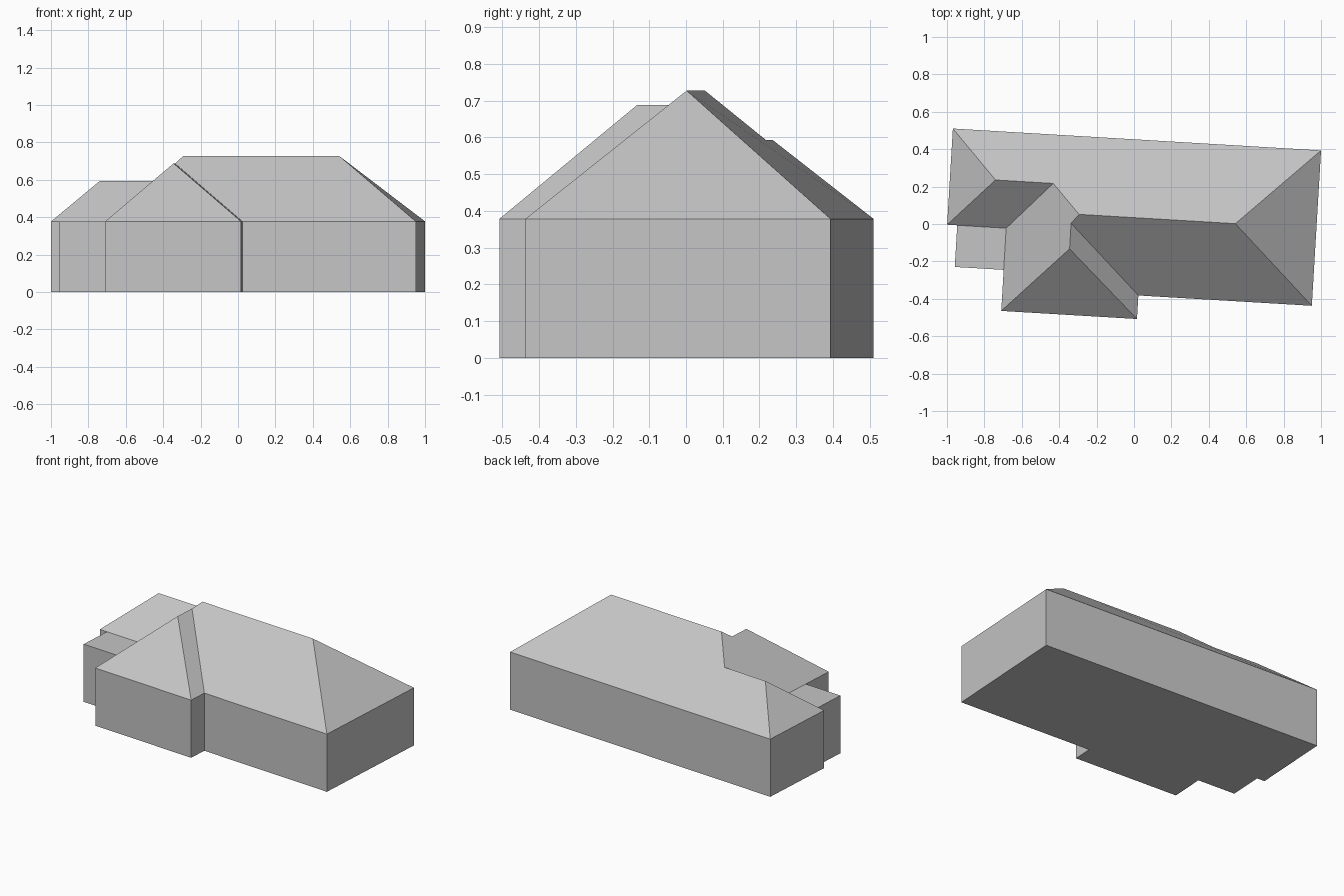
import bpy
import math

cube = bpy.data.objects.get("Cube")
if cube:
    bpy.data.objects.remove(cube, do_unlink=True)

# One plain grey for the whole building
grey = bpy.data.materials.new("light grey")
grey.use_nodes = True
colour = (0.56, 0.56, 0.56, 1)
grey.diffuse_color = colour
grey.node_tree.nodes["Principled BSDF"].inputs["Base Color"].default_value = colour

# Heights and the plan grid, in the building's own axes
EAVE, LOW_RIDGE, WING_RIDGE, MAIN_RIDGE = 0.378, 0.593, 0.688, 0.727
LEFT, RIGHT, BACK, FRONT = -0.997, 0.975, 0.452, -0.38
WING_LEFT, WING_RIGHT, WING_FRONT = -0.681, 0.046, -0.506
ANNEX_LEFT, ANNEX_FRONT, NOOK = -0.943, -0.286, -0.063
TURN = math.radians(-3.4)

# Corners of the footprint
back_a, back_b = (LEFT, BACK), (RIGHT, BACK)
front_c, front_d = (RIGHT, FRONT), (WING_RIGHT, FRONT)
wing_e, wing_f = (WING_RIGHT, WING_FRONT), (WING_LEFT, WING_FRONT)
annex_g, annex_h = (WING_LEFT, ANNEX_FRONT), (ANNEX_LEFT, ANNEX_FRONT)
annex_i, side_j = (ANNEX_LEFT, NOOK), (LEFT, NOOK)
valley_k = (WING_LEFT, NOOK)
footprint = [back_a, side_j, annex_i, annex_h, annex_g,
             wing_f, wing_e, front_d, front_c, back_b]

# Ends of the three ridges
main_start, main_end = (-0.296, 0.034, MAIN_RIDGE), (0.541, 0.034, MAIN_RIDGE)
wing_start, wing_end = (-0.336, -0.153, WING_RIDGE), (-0.336, -0.016, WING_RIDGE)
low_start, low_end = (-0.753, 0.191, LOW_RIDGE), (-0.444, 0.191, LOW_RIDGE)


def at(point, z):
    return (point[0], point[1], z)


def build(name, faces):
    """Make an object from polygons, sharing the corners they have in common."""
    verts = list(dict.fromkeys(p for face in faces for p in face))
    mesh = bpy.data.meshes.new(name)
    mesh.from_pydata(verts, [], [[verts.index(p) for p in f] for f in faces])
    mesh.materials.append(grey)
    obj = bpy.data.objects.new(name, mesh)
    obj.rotation_euler.z = TURN
    bpy.context.collection.objects.link(obj)
    return obj


def roof(name, *corners):
    """Roof polygon; flat corners lie at eave height and it always faces up."""
    pts = [p if len(p) == 3 else at(p, EAVE) for p in corners]
    area = sum(p[0] * q[1] - q[0] * p[1] for p, q in zip(pts, pts[1:] + pts[:1]))
    build(name, [pts if area > 0 else pts[::-1]])


# Walls and floor
pairs = zip(footprint, footprint[1:] + footprint[:1])
build("walls", [[at(p, 0), at(q, 0), at(q, EAVE), at(p, EAVE)] for p, q in pairs])
build("floor", [[at(p, 0) for p in reversed(footprint)]])

# Main hipped roof
roof("main_roof_back", back_a, back_b, main_end, main_start, low_end, low_start)
roof("main_roof_front", front_c, front_d, wing_end, main_start, main_end)
roof("main_roof_hip", back_b, front_c, main_end)

# Projecting front wing
roof("wing_roof_front", wing_e, wing_f, wing_start)
roof("wing_roof_left_side", front_d, wing_e, wing_start, wing_end)
roof("wing_roof_right_side", wing_f, wing_start, wing_end, main_start,
     low_end, valley_k, annex_g)

# Lower roof at the side
roof("low_roof_hip", back_a, side_j, low_start)
roof("low_roof_front", side_j, annex_i, valley_k, low_end, low_start)

# Flat-topped annex
roof("annex_roof", annex_h, annex_g, valley_k, annex_i)
